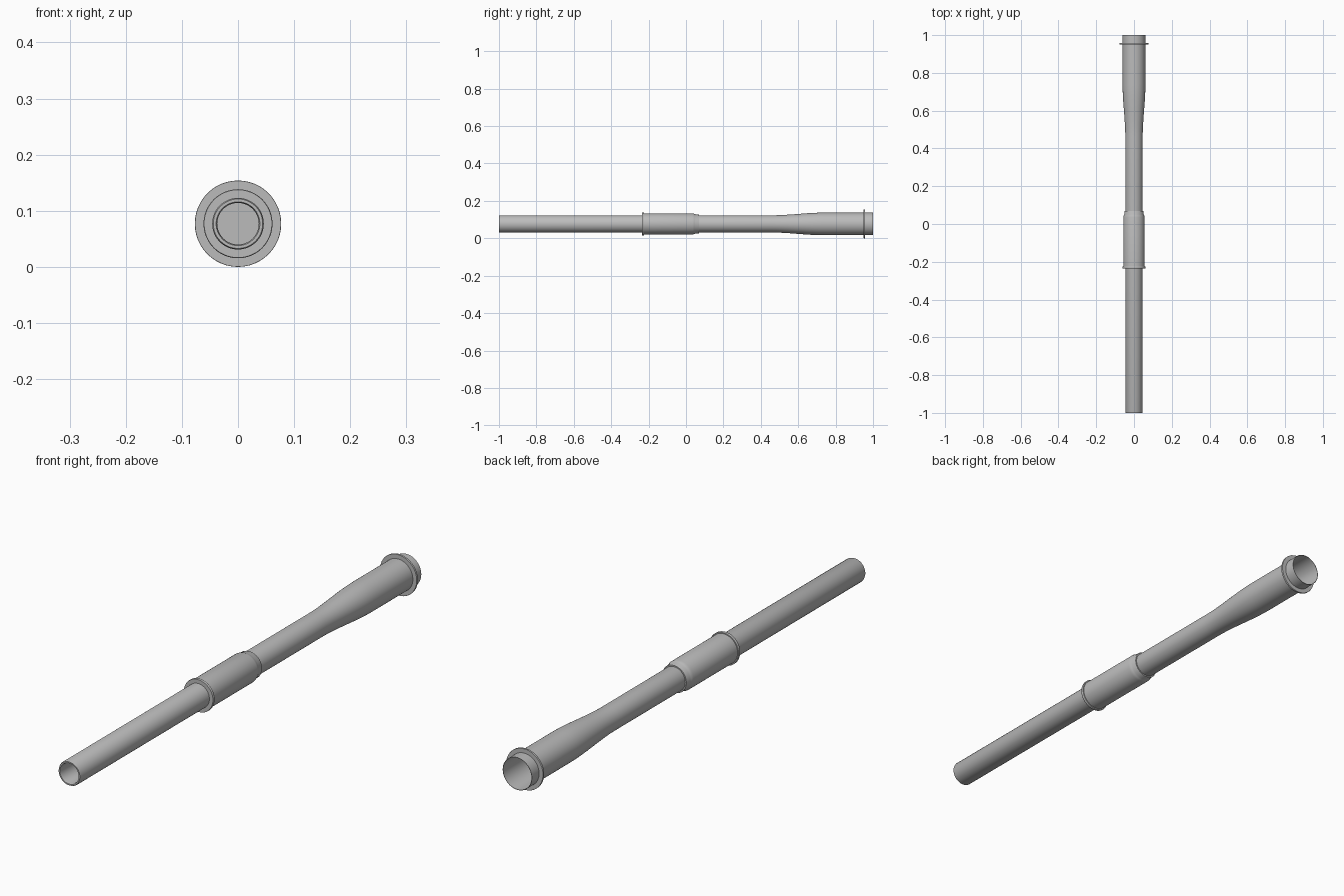
import bpy, bmesh, math

if "Cube" in bpy.data.objects:
    bpy.data.objects.remove(bpy.data.objects["Cube"])

AXIS_Z = 0.077
SIDES = 48

metal = bpy.data.materials.new("grey metal")
metal.diffuse_color = (0.5, 0.5, 0.5, 1)
metal.use_nodes = True
metal.node_tree.nodes["Principled BSDF"].inputs["Base Color"].default_value = metal.diffuse_color


def lathe(name, profile):
    """Revolve (y, radius) points around the long axis; radius 0 closes an end."""
    bm = bmesh.new()
    rings = []
    for y, r in profile:
        if r == 0:
            rings.append([bm.verts.new((0, y, AXIS_Z))] * SIDES)
        else:
            rings.append([bm.verts.new((r * math.cos(2 * math.pi * i / SIDES), y,
                                        AXIS_Z + r * math.sin(2 * math.pi * i / SIDES)))
                          for i in range(SIDES)])
    for a, b in zip(rings, rings[1:]):
        for i in range(SIDES):
            j = (i + 1) % SIDES
            bm.faces.new(list(dict.fromkeys((a[i], a[j], b[j], b[i]))))
    bmesh.ops.recalc_face_normals(bm, faces=bm.faces)
    me = bpy.data.meshes.new(name)
    bm.to_mesh(me)
    bm.free()
    me.materials.append(metal)
    ob = bpy.data.objects.new(name, me)
    bpy.context.collection.objects.link(ob)
    bpy.context.view_layer.objects.active = ob
    ob.select_set(True)
    bpy.ops.object.shade_smooth_by_angle(angle=math.radians(30))
    ob.select_set(False)


# Smooth flare from the narrow tube to the wide rear section
flare = []
for k in range(13):
    t = k / 12
    flare.append((0.46 + 0.28 * t, 0.046 + 0.0145 * t * t * (3 - 2 * t)))

# Main tube: front bore, rim, outer wall, flare, open rear end and rear bore
outer = [(-0.88, 0), (-0.88, 0.037), (-0.993, 0.037), (-1, 0.039), (-1, 0.044),
         (-0.995, 0.046)] + flare + [(1, 0.0605)]
inner = [(1, 0.059)] + [(y, r - 0.002) for y, r in reversed(flare)] + [(0.1, 0.044), (0.1, 0)]
lathe("main_tube", outer + inner)

# Middle sleeve with a raised front collar and a tapered rear lip
lathe("middle_sleeve", [(-0.235, 0.046), (-0.235, 0.0605), (-0.233, 0.0615), (-0.227, 0.0615),
                        (-0.225, 0.0605), (-0.225, 0.0565), (0.035, 0.0565), (0.045, 0.054),
                        (0.05, 0.0515), (0.068, 0.0515), (0.07, 0.0505), (0.07, 0.046)])

# Thin rear flange
lathe("rear_flange", [(0.95, 0.060), (0.95, 0.0765), (0.951, 0.077), (0.956, 0.077),
                      (0.957, 0.0765), (0.957, 0.060)])
